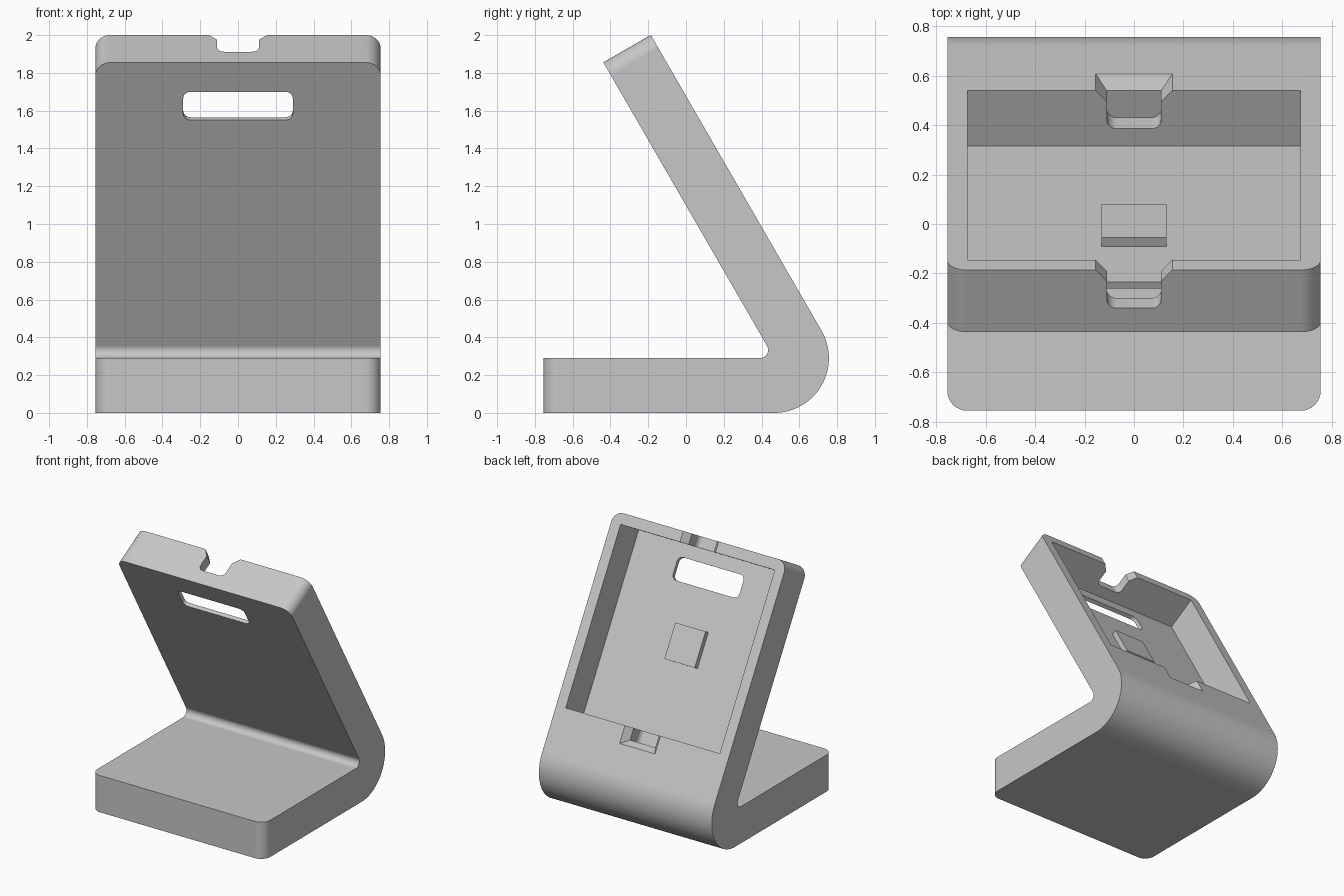
import bpy, bmesh
from math import sin, cos, radians
from mathutils import Matrix, Vector

cube = bpy.data.objects.get("Cube")
if cube:
    bpy.data.objects.remove(cube, do_unlink=True)

T = 0.29            # wall thickness, also the outer bend radius
HALF = 0.755        # half width
BEND_Y = 0.4665     # centre of the outer bend
PANEL = 1.808       # panel length above the bend
FLOOR = 0.03        # web left at the bottom of the pocket

# Panel frame: x across, y up the slope, z out of the back
up = Vector((0, -cos(radians(60)), sin(radians(60))))
out = Vector((0, sin(radians(60)), cos(radians(60))))
origin = Vector((0, BEND_Y, T))
frame = Matrix.Translation(origin) @ Matrix((Vector((1, 0, 0)), up, out)).transposed().to_4x4()

grey = bpy.data.materials.new("light_grey_plastic")
grey.use_nodes = True
grey.diffuse_color = (0.57, 0.57, 0.57, 1)
grey.node_tree.nodes["Principled BSDF"].inputs["Base Color"].default_value = grey.diffuse_color


def finish(name, bm, matrix=None):
    if matrix:
        bm.transform(matrix)
    bmesh.ops.recalc_face_normals(bm, faces=bm.faces)
    mesh = bpy.data.meshes.new(name)
    bm.to_mesh(mesh)
    bm.free()
    mesh.materials.append(grey)
    obj = bpy.data.objects.new(name, mesh)
    bpy.context.collection.objects.link(obj)
    return obj


def round_edges(bm, rule, radius):
    edges = [e for e in bm.edges if rule(*(v.co for v in e.verts))]
    bmesh.ops.bevel(bm, geom=edges, offset=radius, segments=8, profile=0.5, affect='EDGES')


def panel_box(name, x, v0, v1, w0, w1, rule=None, radius=0, flare=0):
    """Box in the panel frame; flare widens the outer end and drops its lower edge."""
    bm = bmesh.new()
    bmesh.ops.create_cube(bm, size=1)
    for p in bm.verts:
        grow = flare if p.co.z > 0 else 0
        p.co = (x + grow if p.co.x > 0 else -x - grow,
                v1 if p.co.y > 0 else v0 - grow,
                w1 if p.co.z > 0 else w0)
    if rule:
        round_edges(bm, rule, radius)
    return finish(name, bm, frame)


def arc(cy, cz, r, start, end, steps):
    angles = [radians(start + (end - start) * i / steps) for i in range(steps + 1)]
    return [(cy + r * cos(a), cz + r * sin(a)) for a in angles]


# Bent slab: side profile extruded across the width
tip = origin + up * PANEL
back_tip = tip + out * T
r = 0.043
profile = [(-HALF, T), (-HALF, 0)]
profile += arc(BEND_Y, T, T, -90, 30, 32)
profile += [(back_tip.y, back_tip.z), (tip.y, tip.z)]
profile += arc(BEND_Y - 1.732 * r, T + r, r, 30, -90, 16)
bm = bmesh.new()
face = bm.faces.new([bm.verts.new((-HALF, y, z)) for y, z in profile])
side = bmesh.ops.extrude_face_region(bm, geom=[face])
bmesh.ops.translate(bm, vec=(2 * HALF, 0, 0),
                    verts=[g for g in side["geom"] if isinstance(g, bmesh.types.BMVert)])


# Rounded corners at the base front and the panel top
def corner(a, b):
    at_front = max(a.y, b.y) < -HALF + 0.001
    at_top = min((a - origin).dot(up), (b - origin).dot(up)) > PANEL - 0.001
    return abs(a.x - b.x) < 0.001 and (at_front or at_top)


round_edges(bm, corner, 0.08)
stand = finish("stand_body", bm)

# Openings: rear pocket, cable channel, its flared mouth, and the through slot
cutters = [
    panel_box("pocket_cutter", 0.673, 0.356, 1.726, FLOOR, 0.4),
    panel_box("channel_cutter", 0.11, 0.266, 1.95, 0.112, 0.35,
              lambda a, b: abs(a.y - b.y) > 0.5 and a.z < 0.2, 0.04),
    panel_box("mouth_cutter", 0.11, 0.266, 1.95, 0.238, 0.342, flare=0.09),
    panel_box("slot_cutter", 0.29, 1.455, 1.628, -0.1, 0.1,
              lambda a, b: abs(a.z - b.z) > 0.1, 0.04),
]
bpy.context.view_layer.objects.active = stand
stand.select_set(True)
for cutter in cutters:
    cutter.hide_render = True
    mod = stand.modifiers.new("cut", 'BOOLEAN')
    mod.operation, mod.solver, mod.object = 'DIFFERENCE', 'EXACT', cutter
    bpy.ops.object.modifier_apply(modifier=mod.name)
    bpy.data.objects.remove(cutter, do_unlink=True)

# Smooth bends with crisp edges and flat faces
bpy.ops.object.shade_smooth_by_angle(angle=radians(25))
stand.modifiers.new("flat_faces", 'WEIGHTED_NORMAL').keep_sharp = True

# Raised pad on the pocket floor
panel_box("pocket_pad", 0.132, 0.894, 1.165, FLOOR - 0.01, FLOOR + 0.04)
